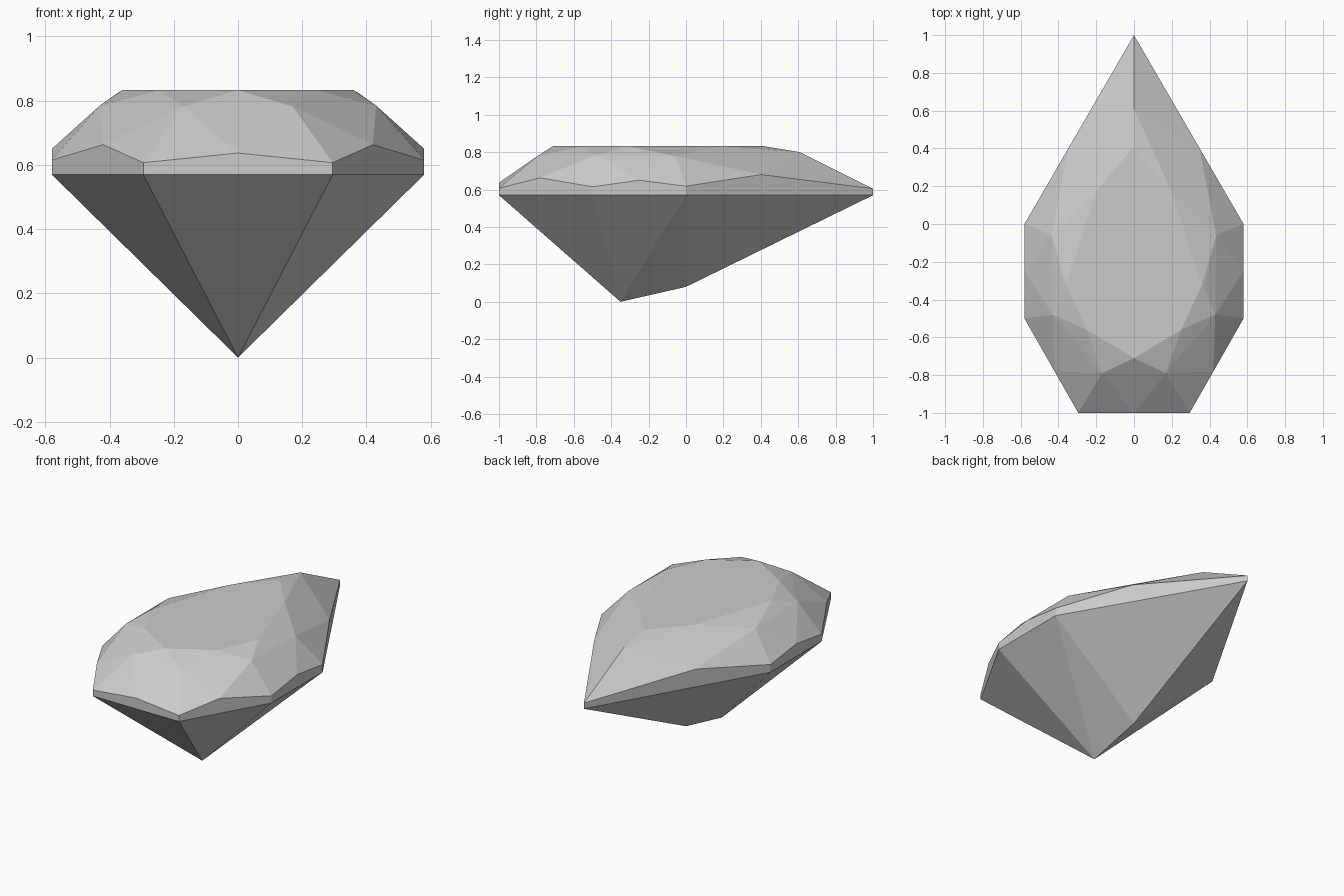
import bpy, bmesh, math

cube = bpy.data.objects.get("Cube")
if cube:
    bpy.data.objects.remove(cube, do_unlink=True)

# Left half of each ring of facet corners
girdle = [(0.295, -1), (0.58, -0.5), (0.58, 0), (0, 1)]
GIRDLE_Z = 0.57
points = [(x, y, GIRDLE_Z) for x, y in girdle]
# Girdle top: low at the corners, arched between them
points += [(x, y, z) for (x, y), z in zip(girdle, (0.607, 0.615, 0.618, 0.605))]
points += [(0, -1, 0.637), (0.42, -0.781, 0.663), (0.58, -0.25, 0.65), (0.348, 0.4, 0.68)]
# Crown shoulder corners
points += [(0.17, -0.79, 0.782), (0.43, -0.48, 0.785), (0.435, -0.06, 0.78),
           (0, 0.61, 0.8), (0.375, -0.32, 0.824)]
# Flat table
points += [(x, y, 0.833) for x, y in
           ((0, -0.71), (0.25, -0.56), (0.36, -0.32), (0.195, 0.18), (0, 0.41))]
# Keel and lowest point of the pavilion
points += [(0, 0, 0.08), (0, -0.35, 0)]

# Mirror the points and wrap them in flat facets
bm = bmesh.new()
for x, y, z in points:
    bm.verts.new((x, y, z))
    if x > 0:
        bm.verts.new((-x, y, z))
hull = bmesh.ops.convex_hull(bm, input=bm.verts[:])
loose = [v for v in bm.verts if not v.link_faces]
bmesh.ops.delete(bm, geom=loose, context='VERTS')
bmesh.ops.dissolve_limit(bm, angle_limit=math.radians(0.8),
                         verts=bm.verts[:], edges=bm.edges[:])
bmesh.ops.recalc_face_normals(bm, faces=bm.faces[:])

mesh = bpy.data.meshes.new("pear_cut_gem")
bm.to_mesh(mesh)
bm.free()
gem = bpy.data.objects.new("pear_cut_gem", mesh)
bpy.context.collection.objects.link(gem)

# Pale grey stone
stone = bpy.data.materials.new("pale_grey_stone")
stone.use_nodes = True
colour = (0.6, 0.6, 0.6, 1)
stone.diffuse_color = colour
stone.node_tree.nodes["Principled BSDF"].inputs["Base Color"].default_value = colour
mesh.materials.append(stone)
